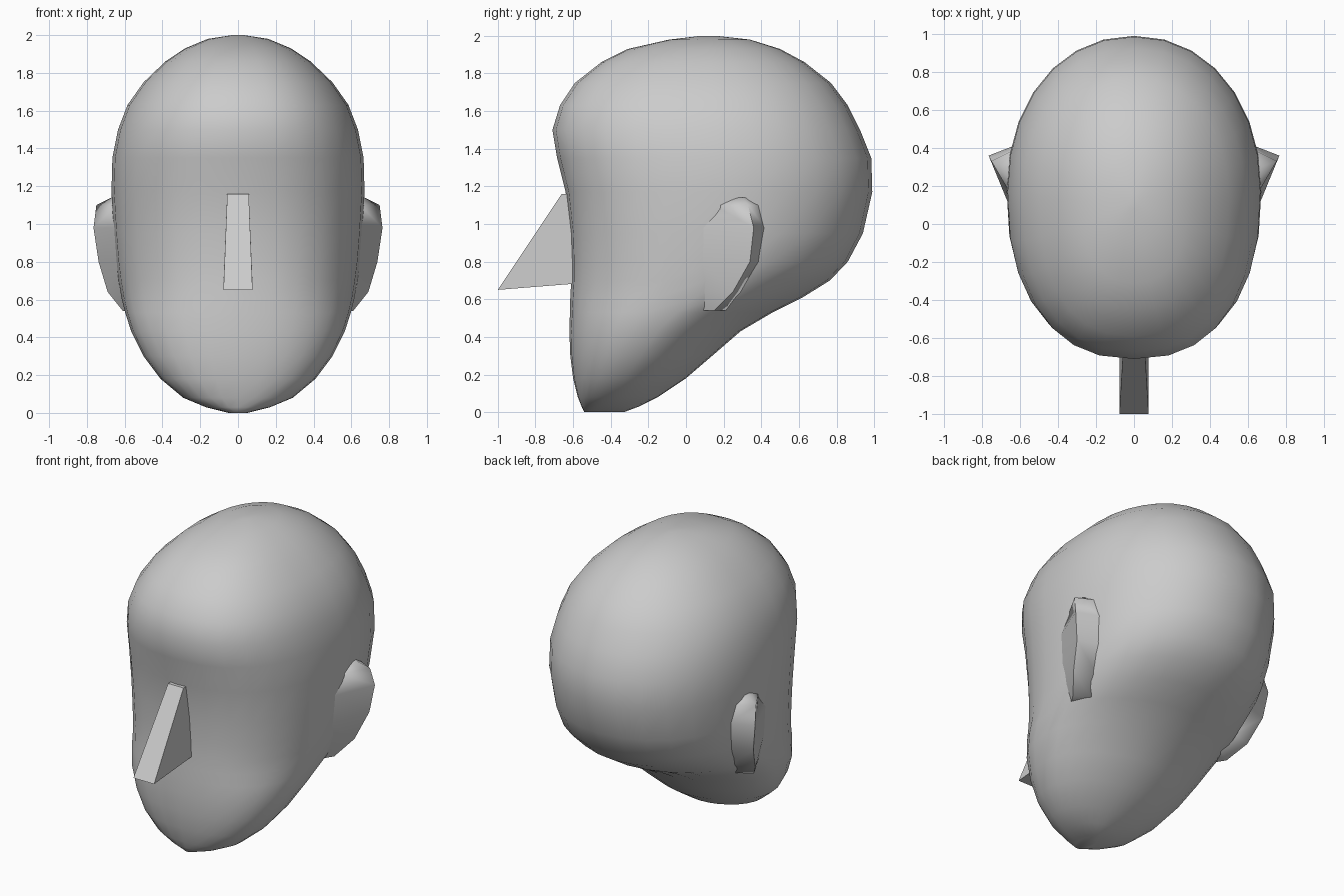
import bpy, bmesh
from math import cos, sin, pi

if "Cube" in bpy.data.objects:
    bpy.data.objects.remove(bpy.data.objects["Cube"])


def make_object(name, verts, faces, smooth_angle=None):
    mesh = bpy.data.meshes.new(name)
    bm = bmesh.new()
    vs = [bm.verts.new(v) for v in verts]
    for f in faces:
        bm.faces.new([vs[i] for i in f])
    bmesh.ops.recalc_face_normals(bm, faces=bm.faces[:])
    bm.to_mesh(mesh)
    bm.free()
    obj = bpy.data.objects.new(name, mesh)
    bpy.context.collection.objects.link(obj)
    if smooth_angle is not None:
        bpy.ops.object.select_all(action='DESELECT')
        obj.select_set(True)
        bpy.context.view_layer.objects.active = obj
        bpy.ops.object.shade_smooth_by_angle(angle=smooth_angle)
    return obj


def loft(name, rings, smooth_angle):
    """Skin closed rings of equal length and cap both ends."""
    n = len(rings[0])
    verts = [p for ring in rings for p in ring]
    faces = [(r * n + i, r * n + (i + 1) % n, (r + 1) * n + (i + 1) % n, (r + 1) * n + i)
             for r in range(len(rings) - 1) for i in range(n)]
    faces += [tuple(range(n)), tuple(range(len(verts) - n, len(verts)))]
    return make_object(name, verts, faces, smooth_angle)


def head_ring(z, front, back, width, mid, n=28):
    """Egg-shaped slice: squarer towards the face, rounder towards the back."""
    ring = []
    for i in range(n):
        a = 2 * pi * i / n
        c, s = cos(a), sin(a)
        e = 2 / 2.4 if s < 0 else (2 / 1.9 if z < 0.75 else 2 / 2.1)
        x = width * abs(c) ** e * (1 if c > 0 else -1)
        reach = (back - mid) if s > 0 else (front - mid)
        ring.append((x, mid + reach * abs(s) ** e, z))
    return ring


# Head: height, front y, back y, half width, y of widest point
slices = [
    (0.00, -0.54, -0.33, 0.05, -0.44),
    (0.03, -0.555, -0.25, 0.17, -0.42),
    (0.08, -0.575, -0.15, 0.29, -0.38),
    (0.18, -0.60, 0.00, 0.41, -0.32),
    (0.30, -0.615, 0.14, 0.50, -0.24),
    (0.43, -0.62, 0.29, 0.565, -0.15),
    (0.53, -0.617, 0.46, 0.597, -0.05),
    (0.61, -0.615, 0.62, 0.617, 0.05),
    (0.70, -0.61, 0.765, 0.632, 0.10),
    (0.80, -0.61, 0.86, 0.645, 0.13),
    (0.95, -0.615, 0.94, 0.657, 0.15),
    (1.17, -0.64, 0.99, 0.67, 0.17),
    (1.35, -0.685, 0.985, 0.665, 0.17),
    (1.50, -0.71, 0.925, 0.635, 0.16),
    (1.63, -0.67, 0.86, 0.585, 0.15),
    (1.75, -0.59, 0.77, 0.50, 0.14),
    (1.86, -0.45, 0.63, 0.385, 0.13),
    (1.93, -0.31, 0.50, 0.28, 0.12),
    (1.98, -0.09, 0.34, 0.16, 0.12),
    (2.00, 0.08, 0.16, 0.03, 0.12),
]
loft("head", [head_ring(*s) for s in slices], pi / 2)

# Ears: height, then x,y of front root, outer edge and back root
ear_levels = [
    (1.14, 0.62, 0.20, 0.67, 0.30, 0.62, 0.36),
    (1.10, 0.645, 0.15, 0.75, 0.33, 0.63, 0.39),
    (0.98, 0.65, 0.08, 0.765, 0.36, 0.61, 0.42),
    (0.80, 0.635, 0.07, 0.738, 0.34, 0.59, 0.39),
    (0.64, 0.60, 0.06, 0.69, 0.25, 0.54, 0.30),
    (0.54, 0.55, 0.05, 0.61, 0.15, 0.52, 0.21),
]
for side, label in ((1, "right_ear"), (-1, "left_ear")):
    rings = [[(side * fx, fy, z), (side * ox, oy, z), (side * bx, by, z), (side * 0.45, 0.2, z)]
             for z, fx, fy, ox, oy, bx, by in ear_levels]
    loft(label, rings, pi / 3)

# Nose: flat-sided wedge rooted in the face
nose = [[(s * w, y, z) for s, y in ((-1, y0), (1, y0), (1, -0.5), (-1, -0.5))
         for z in [zf if y == y0 else zb]]
        for w, y0, zf, zb in ((0.077, -1.0, 0.65, 0.69), (0.057, -0.66, 1.16, 1.16))]
loft("nose", nose, None)
